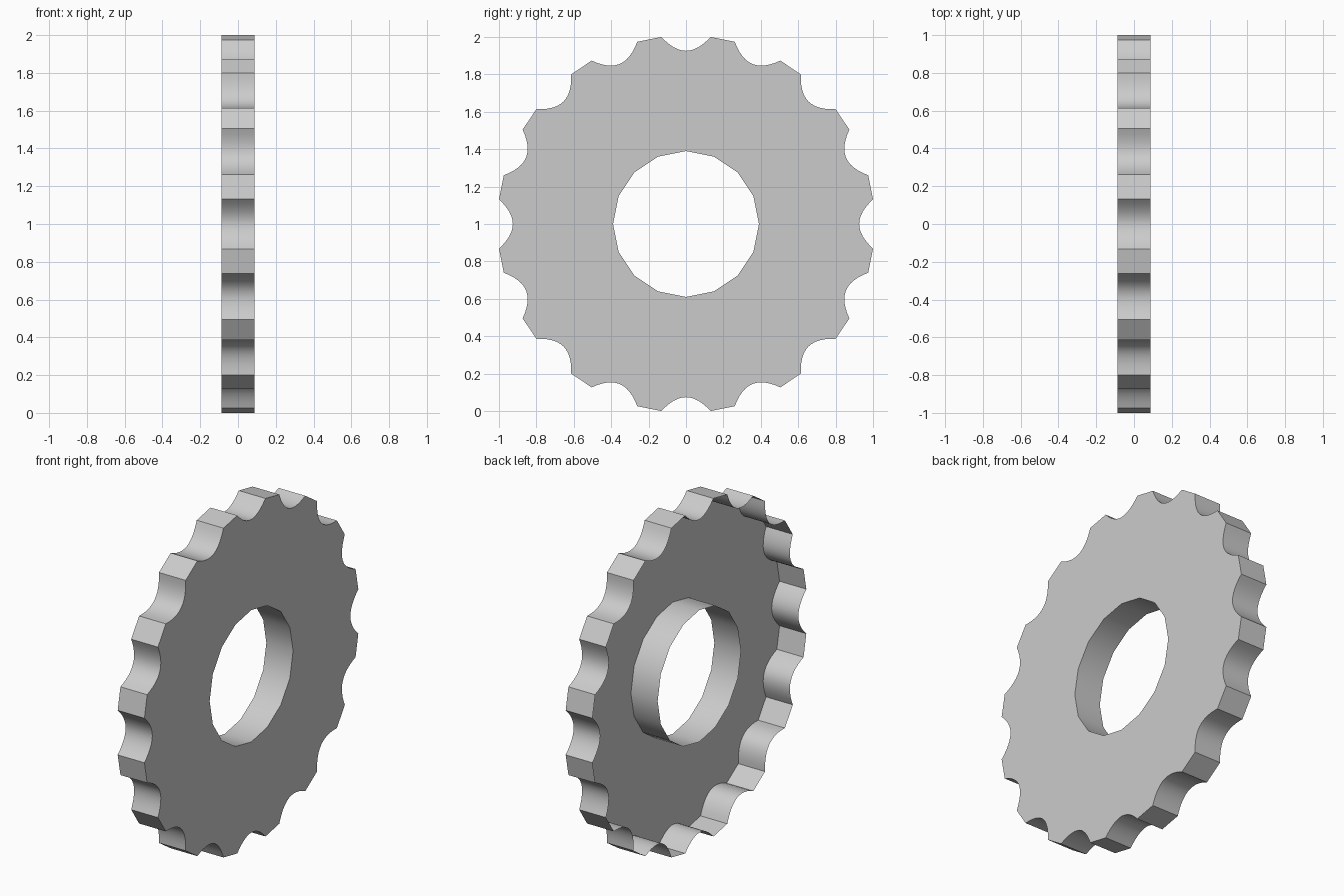
import bpy, bmesh
from math import sin, cos, tan, pi, radians

if "Cube" in bpy.data.objects:
    bpy.data.objects.remove(bpy.data.objects["Cube"])

N = 16                 # teeth and bore sides
STEP = 2 * pi / N
HALF_T = 0.0875        # half thickness along x
BORE_R = 0.39
FLAT = 1.0             # distance from centre to the notch mouth
HALF_W = FLAT * tan(radians(7.5))
DEPTH = 0.074
SEG = 6                # segments per half notch


def place(bm, u, r, a):
    """Point u sideways and r outward, turned by angle a around x."""
    return bm.verts.new((-HALF_T, u * cos(a) + r * sin(a),
                         1 + r * cos(a) - u * sin(a)))


bm = bmesh.new()

# Bore corners and scalloped rim, notch by notch
bore, rim = [], []
for k in range(N):
    a = k * STEP
    bore.append(place(bm, 0, BORE_R, a))
    notch = []
    for i in range(-SEG, SEG + 1):
        t = i / SEG
        notch.append(place(bm, HALF_W * t, FLAT - DEPTH * (1 - abs(t) ** 1.95), a))
    rim.append(notch)

# One face per tooth sector
for k in range(N):
    j = (k + 1) % N
    bm.faces.new([bore[k]] + rim[k][SEG:] + rim[j][:SEG + 1] + [bore[j]])

# Thickness
back = bm.faces[:]
ext = bmesh.ops.extrude_face_region(bm, geom=back, use_keep_orig=True)
verts = [g for g in ext["geom"] if isinstance(g, bmesh.types.BMVert)]
bmesh.ops.translate(bm, verts=verts, vec=(2 * HALF_T, 0, 0))
bmesh.ops.recalc_face_normals(bm, faces=bm.faces[:])

# The -x side is open: a shell with one face, rim and bore walls
open_side = [f for f in bm.faces if f.calc_center_median().x < -HALF_T * 0.9]
bmesh.ops.delete(bm, geom=open_side, context='FACES')

mesh = bpy.data.meshes.new("notched_wheel")
bm.to_mesh(mesh)
bm.free()
wheel = bpy.data.objects.new("notched_wheel", mesh)
bpy.context.collection.objects.link(wheel)

# Smooth bore and notches, sharp tooth corners
bpy.context.view_layer.objects.active = wheel
wheel.select_set(True)
bpy.ops.object.shade_smooth_by_angle(angle=radians(30))
